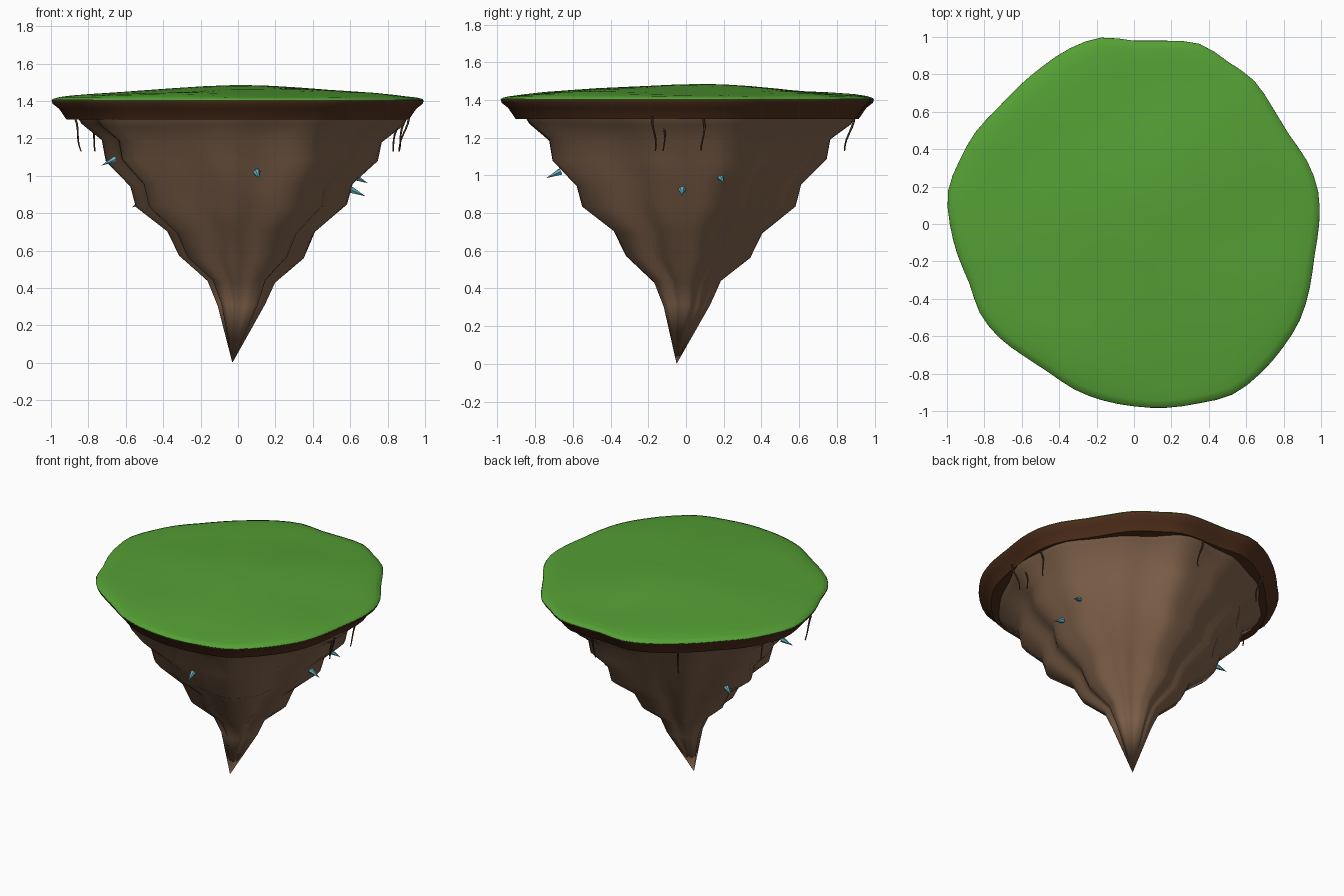
import bpy, math
from math import sin, cos, radians, tau
from mathutils import Vector

cube = bpy.data.objects.get("Cube")
if cube:
    bpy.data.objects.remove(cube, do_unlink=True)


def material(name, color):
    mat = bpy.data.materials.new(name)
    mat.use_nodes = True
    mat.diffuse_color = (*color, 1)
    mat.node_tree.nodes["Principled BSDF"].inputs["Base Color"].default_value = (*color, 1)
    return mat


GRASS = material("grass green", (0.09, 0.35, 0.035))
SOIL = material("dark soil", (0.085, 0.03, 0.012))
ROCK = material("brown rock", (0.22, 0.125, 0.072))
ROOT = material("root brown", (0.07, 0.036, 0.02))
CRYSTAL = material("crystal blue", (0.12, 0.42, 0.52))

# Island outline: radius in percent, every ten degrees from +x
OUTLINE = [99, 100, 98.5, 95.7, 96.8, 100, 100.3, 102.5, 99.5, 98, 101.2, 100,
           97.5, 96, 95.7, 98, 99.3, 101, 98.5, 95.8, 93.6, 95.2, 94.3, 92,
           91.5, 94, 95.8, 97.5, 99.8, 102, 105.3, 104.7, 103.5, 102.5, 100, 98]
SEGMENTS = 72


def outline(a):
    """Smooth periodic interpolation of the outline radius."""
    n = len(OUTLINE)
    t = (a / tau * n) % n
    i, f = int(t), t % 1
    p0, p1, p2, p3 = (OUTLINE[(i + k) % n] / 100 for k in (-1, 0, 1, 2))
    return p1 + 0.5 * f * (p2 - p0 + f * (2*p0 - 5*p1 + 4*p2 - p3 + f * (3*(p1 - p2) + p3 - p0)))


def add_object(name, verts, faces, mat, sharp=40):
    mesh = bpy.data.meshes.new(name)
    mesh.from_pydata(verts, [], faces)
    mesh.materials.append(mat)
    mesh.shade_smooth()
    mesh.set_sharp_from_angle(angle=radians(sharp))
    obj = bpy.data.objects.new(name, mesh)
    bpy.context.scene.collection.objects.link(obj)
    return obj


def loft(name, rings, point, mat, tip=None, sharp=40):
    """Skin rings from top to bottom or outside in; close with a tip point."""
    n = SEGMENTS
    verts = [point(s, z, tau * i / n) for s, z in rings for i in range(n)]
    faces = []
    for k in range(len(rings) - 1):
        for i in range(n):
            j = (i + 1) % n
            faces.append((k*n + i, (k+1)*n + i, (k+1)*n + j, k*n + j))
    if tip:
        verts.append(tip)
        last = (len(rings) - 1) * n
        faces += [(last + i, len(verts) - 1, last + (i + 1) % n) for i in range(n)]
    return add_object(name, verts, faces, mat, sharp)


# Gently rolling grass cap
def grass_point(s, z, a):
    r = s * outline(a)
    x, y = r * cos(a), r * sin(a)
    bump = 0.008 * sin(4 * x + 1) * cos(3.5 * y) + 0.004 * sin(7 * y - 3 * x)
    return x, y, z + bump * min(1, 6 * (1 - s))


grass_rings = [(1, 1.4), (0.995, 1.41), (0.96, 1.421), (0.9, 1.431), (0.8, 1.441),
               (0.65, 1.451), (0.5, 1.46), (0.35, 1.467), (0.2, 1.473), (0.08, 1.476)]
cap = loft("grass_cap", grass_rings, grass_point, GRASS, (0, 0, 1.479), 80)
cap.data.flip_normals()
for poly in cap.data.polygons:
    if poly.normal.z < 0:
        poly.flip()


# Tapered soil band under the grass
def soil_point(s, z, a):
    r = s * outline(a)
    return r * cos(a), r * sin(a), z


loft("soil_rim", [(1, 1.402), (0.995, 1.385), (0.96, 1.358), (0.92, 1.3), (0.75, 1.3)],
     soil_point, SOIL)


# Stepped hanging rock with vertical ridges that deepen towards the tip
def ridge(a, z):
    depth = 0.025 + 0.06 * (1 - z / 1.3)
    wave = sin(5 * a + 0.8) + 0.6 * sin(8 * a + 2 + z) + 0.4 * sin(13 * a - 2 * z)
    return 1 + depth * (wave - 0.7)


def rock_point(s, z, a):
    r = s * ridge(a, z) * (0.4 + 0.6 * outline(a))
    return r * cos(a) + 0.015, r * sin(a), z + 0.008 * sin(3 * a + 9 * z)


rock_rings = [(0.9, 1.32), (0.87, 1.27), (0.76, 1.185), (0.74, 1.08), (0.605, 0.95),
              (0.575, 0.84), (0.40, 0.7), (0.335, 0.565), (0.18, 0.435), (0.125, 0.31)]
loft("hanging_rock", rock_rings, rock_point, ROCK, (-0.03, -0.05, 0), 70)


# Crystal spikes, pointing outwards and slightly down
def crystal(index, x, y, z):
    out = Vector((x, y, 0)).normalized()
    axis = (out + Vector((0, 0, -0.45))).normalized()
    side = Vector((-out.y, out.x, 0))
    up = axis.cross(side)
    base, n = Vector((x, y, z)), 6
    verts = [base + 0.02 * (cos(tau*i/n) * side + sin(tau*i/n) * up) for i in range(n)]
    verts.append(base + axis * 0.085)
    faces = [(i, (i + 1) % n, n) for i in range(n)] + [tuple(reversed(range(n)))]
    add_object(f"crystal_{index}", verts, faces, CRYSTAL, 20)


for i, spot in enumerate([(0.10, -0.665, 1.02), (0.605, -0.02, 0.925), (0.62, 0.18, 0.995),
                          (-0.5, 0.25, 0.865), (-0.655, -0.18, 1.09)]):
    crystal(i + 1, *spot)


# Thin wavy roots hanging from the soil
def root(index, x, y):
    curve = bpy.data.curves.new(f"root_{index}", "CURVE")
    curve.dimensions = "3D"
    curve.bevel_depth = 0.006
    curve.bevel_resolution = 1
    curve.use_fill_caps = True
    spline = curve.splines.new("POLY")
    steps = 7
    spline.points.add(steps - 1)
    for k, p in enumerate(spline.points):
        t = k / (steps - 1)
        pull = 1.02 - 0.05 * t
        sway = 0.008 * sin(5 * t + index)
        p.co = (x * pull + sway, y * pull - sway, 1.31 - 0.18 * t, 1)
        p.radius = 1.1 - 0.5 * t
    curve.materials.append(ROOT)
    obj = bpy.data.objects.new(f"root_{index}", curve)
    bpy.context.scene.collection.objects.link(obj)


for i, spot in enumerate([(0.89, -0.17), (0.85, -0.12), (0.88, 0.09), (0.15, 0.87),
                          (-0.46, 0.75), (-0.78, 0.22), (-0.86, -0.2)]):
    root(i + 1, *spot)
